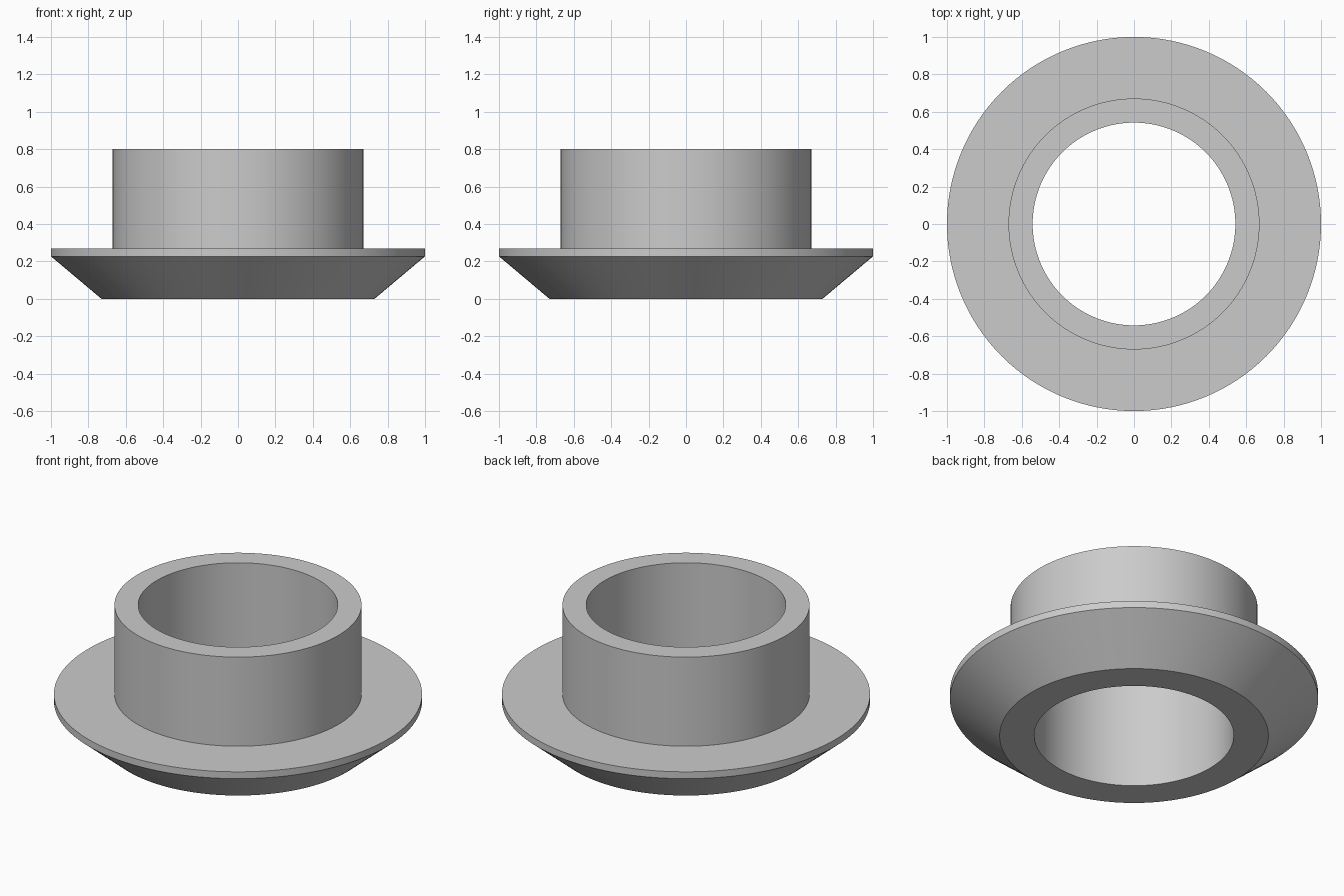
import bpy
import bmesh
import math

cube = bpy.data.objects.get("Cube")
if cube:
    bpy.data.objects.remove(cube, do_unlink=True)

SEGMENTS = 128

# Plain grey finish
grey = bpy.data.materials.new("plain grey")
grey.use_nodes = True
colour = (0.6, 0.6, 0.6, 1)
grey.diffuse_color = colour
grey.node_tree.nodes["Principled BSDF"].inputs["Base Color"].default_value = colour


def lathe(name, profile, material):
    """Revolve a closed (radius, height) profile around the z axis."""
    bm = bmesh.new()
    verts = [bm.verts.new((r, 0, z)) for r, z in profile]
    edges = [bm.edges.new((v, verts[(i + 1) % len(verts)])) for i, v in enumerate(verts)]
    bmesh.ops.spin(bm, geom=verts + edges, cent=(0, 0, 0), axis=(0, 0, 1),
                   angle=math.tau, steps=SEGMENTS, use_merge=True)
    bmesh.ops.remove_doubles(bm, verts=bm.verts, dist=0.0001)
    bmesh.ops.recalc_face_normals(bm, faces=bm.faces)
    mesh = bpy.data.meshes.new(name)
    bm.to_mesh(mesh)
    bm.free()
    mesh.materials.append(material)
    obj = bpy.data.objects.new(name, mesh)
    bpy.context.collection.objects.link(obj)
    bpy.ops.object.select_all(action="DESELECT")
    obj.select_set(True)
    bpy.context.view_layer.objects.active = obj
    bpy.ops.object.shade_smooth_by_angle(angle=math.radians(30))
    return obj


# Sleeve with a straight bore and a bevelled flange around its foot
bore, sleeve, foot, rim = 0.542, 0.671, 0.73, 1.0
rim_low, rim_high, top = 0.227, 0.268, 0.802
lathe("flanged_bushing", [
    (bore, 0), (foot, 0),
    (rim, rim_low), (rim, rim_high),
    (sleeve, rim_high), (sleeve, top),
    (bore, top),
], grey)
